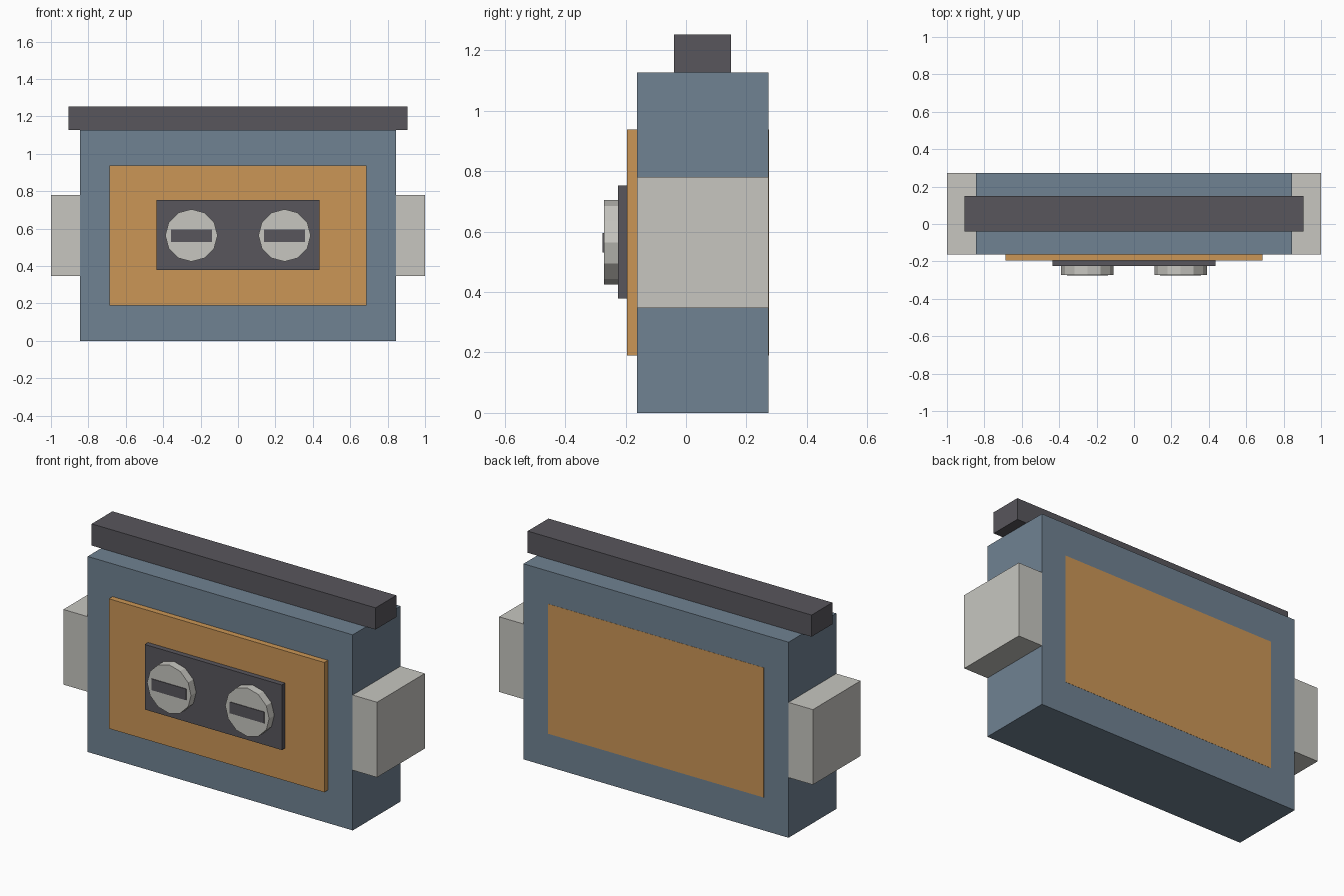
import bpy
import math

if "Cube" in bpy.data.objects:
    bpy.data.objects.remove(bpy.data.objects["Cube"])


def material(name, rgb):
    m = bpy.data.materials.new(name)
    lin = [(c / 255 / 12.92) if c < 10 else ((c / 255 + 0.055) / 1.055) ** 2.4 for c in rgb]
    m.diffuse_color = (*lin, 1.0)
    m.use_nodes = True
    m.node_tree.nodes["Principled BSDF"].inputs["Base Color"].default_value = m.diffuse_color
    return m


BLUE = material("slate_blue", (112, 130, 146))
ORANGE = material("warm_orange", (203, 150, 86))
DARK = material("dark_grey", (88, 86, 92))
LIGHT = material("light_grey", (199, 198, 192))


def box(name, x, y, z, mat):
    """Box from (min, max) ranges along each axis."""
    bpy.ops.mesh.primitive_cube_add(size=1, location=[sum(r) / 2 for r in (x, y, z)])
    ob = bpy.context.object
    ob.name = name
    ob.scale = [r[1] - r[0] for r in (x, y, z)]
    bpy.ops.object.transform_apply(location=False, rotation=False, scale=True)
    ob.data.materials.append(mat)
    return ob


FRONT, BACK = -0.162, 0.273

# Main case and the lid bar on top
box("case", (-0.845, 0.845), (FRONT, BACK), (0, 1.127), BLUE)
box("top_bar", (-0.905, 0.905), (-0.04, 0.149), (1.127, 1.252), DARK)

# Panel running through the case, showing on the back as well
box("panel", (-0.687, 0.687), (-0.195, BACK + 0.001), (0.19, 0.938), ORANGE)

# Latch plate on the panel
box("latch_plate", (-0.437, 0.437), (-0.225, -0.195), (0.378, 0.753), DARK)

for side, s in (("left", -1), ("right", 1)):
    # Side block
    box(side + "_side_block", sorted((s * 0.845, s * 1.0)), (FRONT, BACK), (0.347, 0.78), LIGHT)

    # Twelve-sided knob, corners on the horizontal and vertical axes
    cx = s * 0.249
    bpy.ops.mesh.primitive_cylinder_add(vertices=12, radius=0.14, depth=0.047,
                                        location=(cx, -0.2485, 0.564),
                                        rotation=(math.pi / 2, 0, 0))
    knob = bpy.context.object
    knob.name = side + "_knob"
    knob.data.materials.append(LIGHT)

    # Slot plate on the knob
    box(side + "_knob_slot", (cx - 0.11, cx + 0.11), (-0.2755, -0.271), (0.53, 0.595), DARK)
